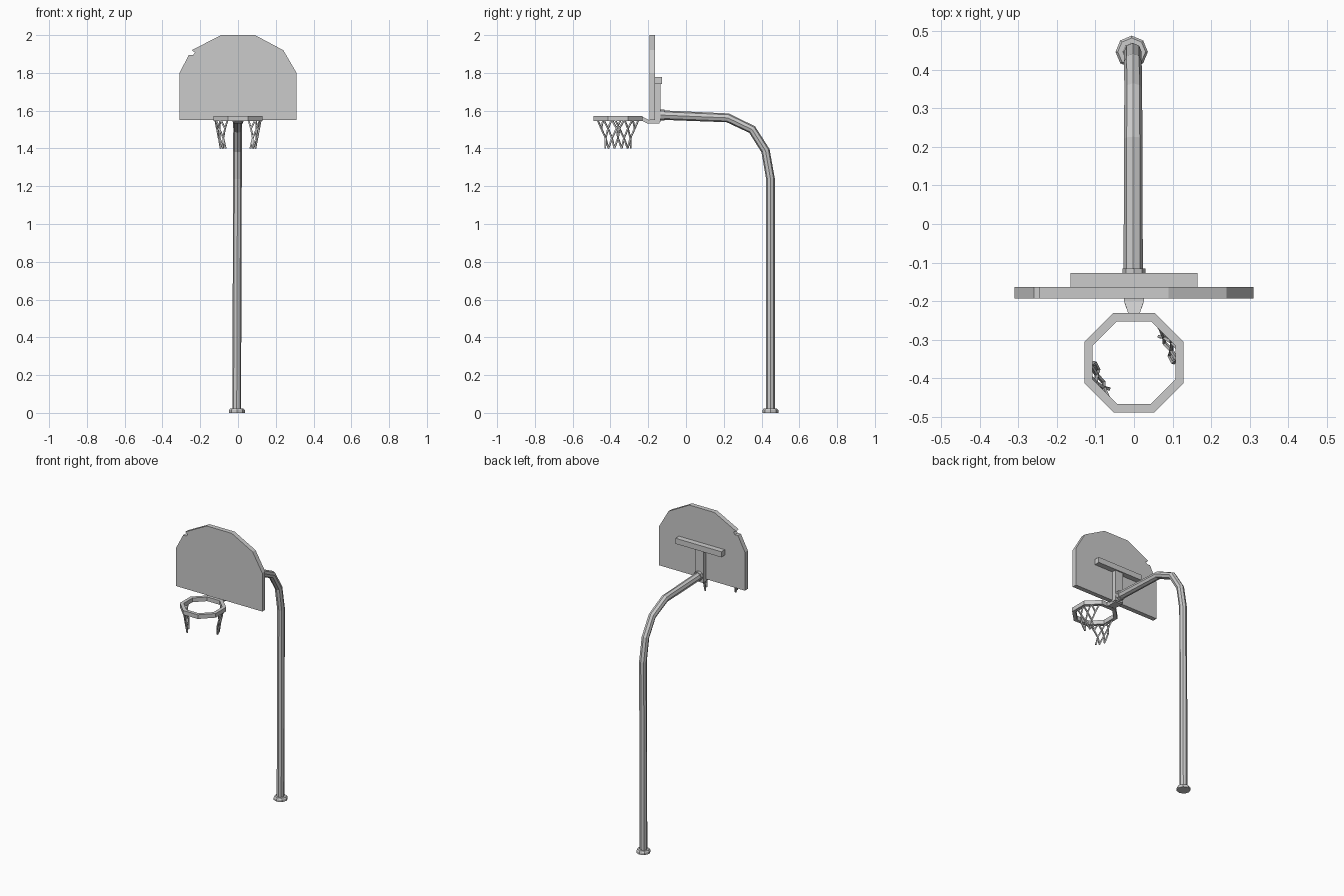
import bpy, bmesh, math
from mathutils import Vector, Matrix

if "Cube" in bpy.data.objects:
    bpy.data.objects.remove(bpy.data.objects["Cube"])


def finish(bm, name):
    bmesh.ops.recalc_face_normals(bm, faces=bm.faces)
    me = bpy.data.meshes.new(name)
    bm.to_mesh(me)
    bm.free()
    ob = bpy.data.objects.new(name, me)
    bpy.context.collection.objects.link(ob)
    return ob


def skin(bm, rings, closed=False):
    """Bridge equal-sized rings of points with quads, capping open ends."""
    vs = [[bm.verts.new(p) for p in r] for r in rings]
    n = len(vs[0])
    pairs = list(zip(vs, vs[1:])) + ([(vs[-1], vs[0])] if closed else [])
    for a, b in pairs:
        for i in range(n):
            j = (i + 1) % n
            bm.faces.new((a[i], a[j], b[j], b[i]))
    if not closed:
        bm.faces.new(vs[0])
        bm.faces.new(vs[-1])


def tube(bm, path, radii, sides, ref):
    """Sweep a polygon along a path; ref fixes its roll."""
    path = [Vector(p) for p in path]
    rings = []
    for i, p in enumerate(path):
        a = (p - path[i - 1]).normalized() if i else Vector()
        b = (path[i + 1] - p).normalized() if i < len(path) - 1 else Vector()
        t = (a + b).normalized()
        u = (ref - t * ref.dot(t)).normalized()
        w = t.cross(u)
        ang = [2 * math.pi * k / sides for k in range(sides)]
        rings.append([p + radii[i] * (u * math.cos(s) + w * math.sin(s)) for s in ang])
    skin(bm, rings)


def prism(name, outline, axis, lo, hi):
    """Extrude a 2D outline: axis 'y' uses (x, z), axis 'x' uses (y, z)."""
    put = (lambda p, d: (p[0], d, p[1])) if axis == 'y' else (lambda p, d: (d, p[0], p[1]))
    bm = bmesh.new()
    skin(bm, [[put(p, d) for p in outline] for d in (lo, hi)])
    return finish(bm, name)


def box(name, x, y, z):
    return prism(name, [(x[0], z[0]), (x[1], z[0]), (x[1], z[1]), (x[0], z[1])], 'y', *y)


X = Vector((1, 0, 0))

# Curved octagonal pole
bm = bmesh.new()
tube(bm, [(-0.007, 0.447, 0), (-0.003, 0.447, 1.24), (-0.003, 0.421, 1.388),
          (-0.002, 0.35, 1.5), (-0.002, 0.221, 1.562), (-0.002, -0.14, 1.577)],
     [0.023, 0.023, 0.023, 0.023, 0.024, 0.025], 8, X)
finish(bm, "pole")

# Ground flange and the collar where the pole meets the bracket
bm = bmesh.new()
tube(bm, [(-0.006, 0.447, 0), (-0.006, 0.447, 0.014), (-0.006, 0.447, 0.022)],
     [0.042, 0.042, 0.036], 8, X)
finish(bm, "base_flange")
bm = bmesh.new()
tube(bm, [(0, -0.14, 1.577), (0, -0.115, 1.577)], [0.03, 0.03], 8, X)
finish(bm, "pole_collar")

# Backboard with a chipped edge at the upper left
prism("backboard", [(-0.31, 1.55), (0.31, 1.55), (0.31, 1.80), (0.24, 1.92),
                    (0.09, 2.0), (-0.09, 2.0), (-0.245, 1.92), (-0.228, 1.908),
                    (-0.237, 1.895), (-0.26, 1.895), (-0.31, 1.80)],
      'y', -0.193, -0.163)

# T-shaped mounting bracket
box("bracket_crossbar", (-0.165, 0.165), (-0.164, -0.127), (1.742, 1.778))
box("bracket_upright", (-0.03, 0.03), (-0.164, -0.135), (1.54, 1.745))

# Octagonal rim
C = Vector((0, -0.36, 0))
bm = bmesh.new()
rings = []
for k in range(8):
    a = math.pi * (k + 0.5) / 4
    d = Vector((math.cos(a), math.sin(a), 0))
    rings.append([C + d * r + Vector((0, 0, z)) for r, z in
                  ((0.116, 1.546), (0.1395, 1.546), (0.1395, 1.573), (0.116, 1.573))])
skin(bm, rings, closed=True)
finish(bm, "rim")

# Rim arm passing under the board, widening toward the bracket
arm = prism("rim_arm", [(-0.235, 1.548), (-0.205, 1.532), (-0.14, 1.532),
                        (-0.14, 1.549), (-0.20, 1.552), (-0.235, 1.571)],
            'x', -1, 1)
for v in arm.data.vertices:
    v.co.x *= 0.014 + min(0.012, 0.35 * (v.co.y + 0.235))

# Two torn remnants of the net, made of crossing strands
levels = [(0.122, 1.555, (-36, -12, 12, 36)), (0.112, 1.505, (-24, 0, 24)),
          (0.102, 1.455, (-28, -10, 12)), (0.094, 1.40, (-16, 5, 18))]
links = [[(0, 0), (1, 0), (1, 1), (2, 1), (2, 2), (3, 2)],
         [(0, 0), (0, 1), (1, 1), (1, 2), (2, 2)],
         [(0, 0), (1, 0), (1, 1), (2, 1), (2, 2)]]
for name, centre in (("net_left", 208), ("net_right", 28)):
    bm = bmesh.new()

    def knot(lv, i):
        r, z, angs = levels[lv]
        a = math.radians(centre + angs[i])
        return C + Vector((r * math.cos(a), r * math.sin(a), z))

    a = math.radians(centre)
    out = Vector((math.cos(a), math.sin(a), 0))
    for lv, pairs in enumerate(links):
        for i, j in pairs:
            tube(bm, [knot(lv, i), knot(lv + 1, j)], [0.0055, 0.0055], 4, out)
    finish(bm, name)
